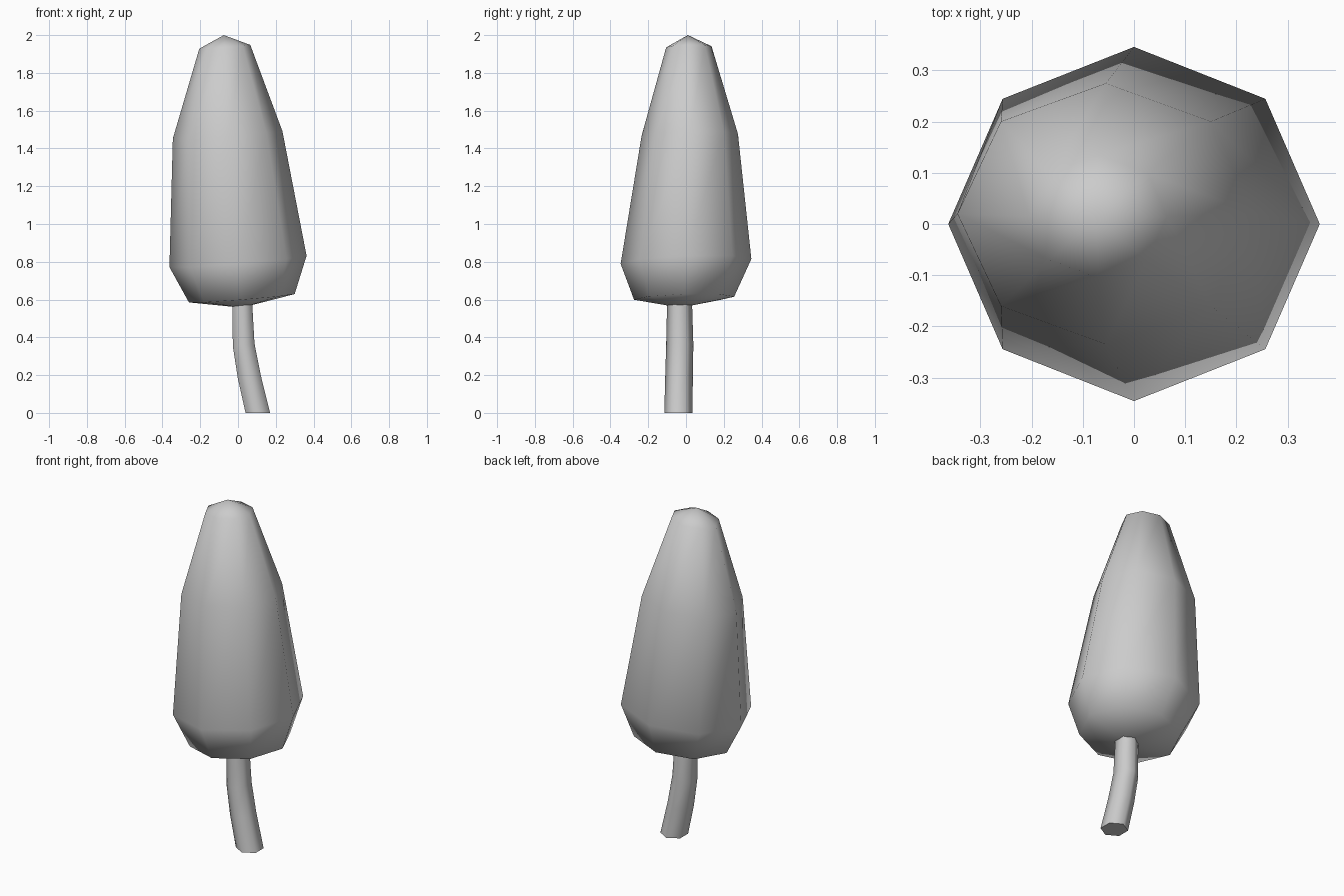
import bpy
import bmesh
import math

cube = bpy.data.objects.get("Cube")
if cube:
    bpy.data.objects.remove(cube, do_unlink=True)

grey = bpy.data.materials.new("plain grey")
grey.use_nodes = True
grey.diffuse_color = (0.6, 0.6, 0.6, 1)
grey.node_tree.nodes["Principled BSDF"].inputs["Base Color"].default_value = (0.6, 0.6, 0.6, 1)


def loft(name, rings, sides, turn, bottom, top, angle):
    """Skin tilted rings: centre x, y, z, radius x, y, rise towards +x, +y.
    An end is a pole point, or None for a flat cap."""
    bm = bmesh.new()
    loops = []
    for cx, cy, cz, rx, ry, tx, ty in rings:
        loop = []
        for i in range(sides):
            a = turn + math.tau * i / sides
            c, s = math.cos(a), math.sin(a)
            loop.append(bm.verts.new((cx + rx * c, cy + ry * s, cz + tx * c + ty * s)))
        loops.append(loop)
    for low, high in zip(loops, loops[1:]):
        for i in range(sides):
            j = (i + 1) % sides
            bm.faces.new((low[i], low[j], high[j], high[i]))
    for loop, pole in ((loops[0], bottom), (loops[-1], top)):
        if pole is None:
            bm.faces.new(loop)
        else:
            tip = bm.verts.new(pole)
            for i in range(sides):
                bm.faces.new((loop[i], loop[(i + 1) % sides], tip))
    bmesh.ops.recalc_face_normals(bm, faces=bm.faces)
    mesh = bpy.data.meshes.new(name)
    bm.to_mesh(mesh)
    bm.free()
    mesh.materials.append(grey)
    obj = bpy.data.objects.new(name, mesh)
    bpy.context.collection.objects.link(obj)
    bpy.ops.object.select_all(action="DESELECT")
    obj.select_set(True)
    bpy.context.view_layer.objects.active = obj
    bpy.ops.object.shade_smooth_by_angle(angle=math.radians(angle))
    return obj


# Leaning eight-sided crown
crown_rings = [
    (0.02, -0.01, 0.607, 0.28, 0.265, 0.022, 0.008),
    (0, 0, 0.802, 0.363, 0.346, 0.03, 0.013),
    (-0.055, 0.02, 1.472, 0.29, 0.255, 0.02, 0.005),
    (-0.07, 0.015, 1.938, 0.135, 0.12, 0.01, 0.003),
]
loft("crown", crown_rings, 8, 0, (0.02, -0.03, 0.557), (-0.075, 0.01, 2.0), 180)

# Curved six-sided trunk
trunk_rings = [
    (0.105, -0.04, 0, 0.075, 0.075, 0, 0),
    (0.06, -0.037, 0.19, 0.07, 0.073, 0.01, 0),
    (0.03, -0.033, 0.36, 0.066, 0.072, 0.01, 0),
    (0.022, -0.034, 0.585, 0.061, 0.066, 0, 0),
]
loft("trunk", trunk_rings, 6, math.pi / 2, None, None, 70)
